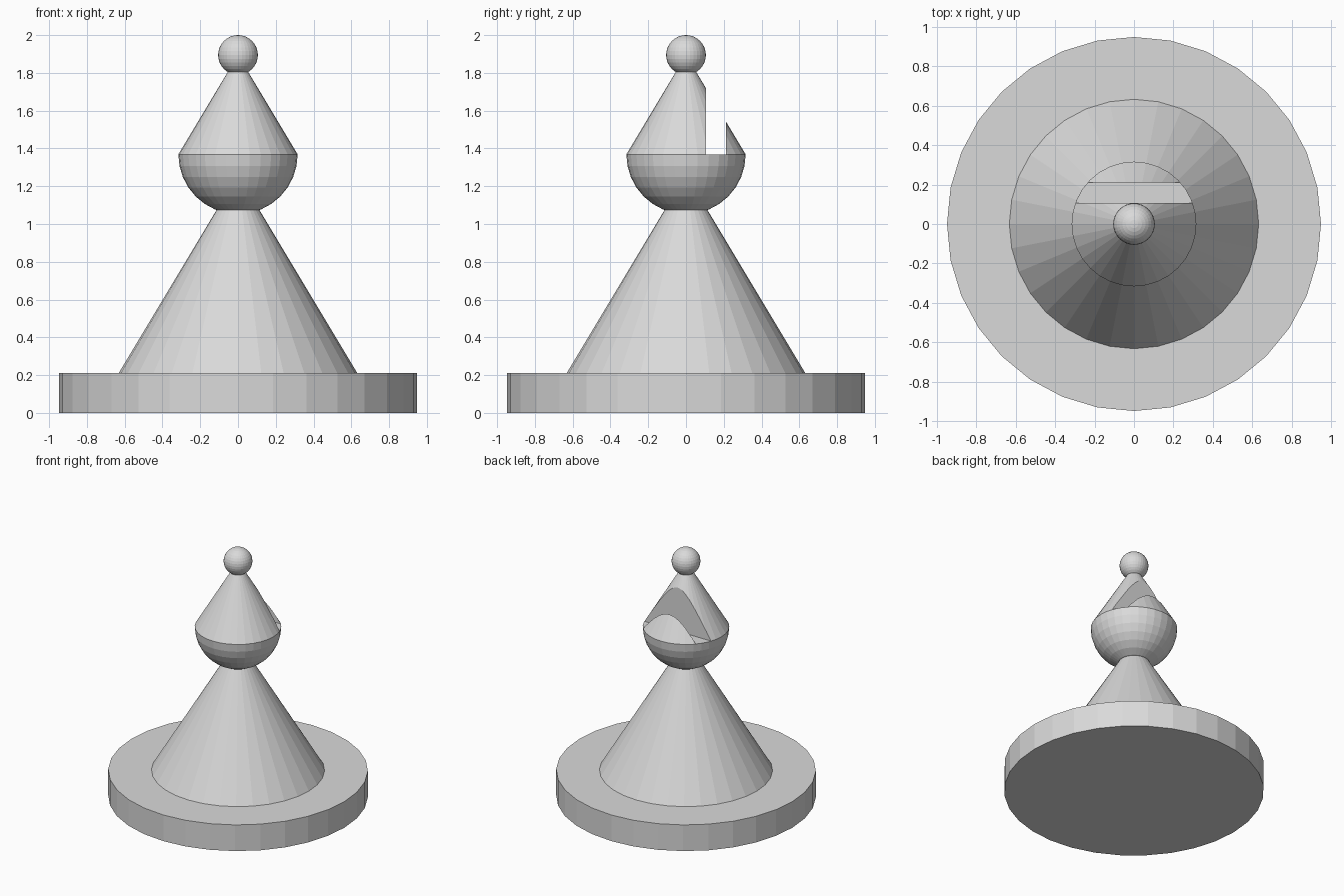
import bpy, bmesh, math

if "Cube" in bpy.data.objects:
    bpy.data.objects.remove(bpy.data.objects["Cube"])

U = 2 / 19          # the piece is 19 units tall
SIDES = 32

grey = bpy.data.materials.new("light grey")
grey.diffuse_color = (0.7, 0.7, 0.7, 1)
grey.use_nodes = True
grey.node_tree.nodes["Principled BSDF"].inputs["Base Color"].default_value = grey.diffuse_color


def lathe(name, profile):
    """Closed flat-shaded solid turned around z from (radius, height) points, bottom to top."""
    bm = bmesh.new()
    rings = []
    for r, z in profile:
        if r < 1e-6:
            rings.append([bm.verts.new((0, 0, z * U))])
        else:
            rings.append([bm.verts.new((r * U * math.cos(math.tau * i / SIDES),
                                        r * U * math.sin(math.tau * i / SIDES), z * U))
                          for i in range(SIDES)])
    for a, b in zip(rings, rings[1:]):
        for i in range(SIDES):
            j = (i + 1) % SIDES
            if len(a) == 1:
                bm.faces.new((a[0], b[j], b[i]))
            elif len(b) == 1:
                bm.faces.new((a[i], a[j], b[0]))
            else:
                bm.faces.new((a[i], a[j], b[j], b[i]))
    for ring in (rings[0], rings[-1]):
        if len(ring) > 1:
            bm.faces.new(ring)
    bmesh.ops.recalc_face_normals(bm, faces=bm.faces)
    mesh = bpy.data.meshes.new(name)
    bm.to_mesh(mesh)
    bm.free()
    mesh.materials.append(grey)
    obj = bpy.data.objects.new(name, mesh)
    bpy.context.collection.objects.link(obj)
    return obj


def arc(radius, centre, steps):
    """Sphere profile from the bottom pole upwards, 16 steps for a full sphere."""
    return [(radius * math.sin(math.pi * i / 16), centre - radius * math.cos(math.pi * i / 16))
            if i not in (0, 16) else (0, centre + (radius if i else -radius))
            for i in range(steps + 1)]


# Base disc and tall cone body
lathe("base", [(9, 0), (9, 2)])
lathe("body", [(6, 2), (0, 12)])

# Head: half-sphere bowl below, cone above
head = lathe("head", arc(3, 13, 8) + [(0, 18)])

# Ball on top
lathe("top_ball", arc(1, 18, 16))

# Slot across the back of the head
bpy.ops.mesh.primitive_cube_add(size=1, location=(0, 1.5 * U, 16.002 * U))
cutter = bpy.context.object
cutter.name = "slot_cutter"
cutter.scale = (10 * U, U, 6 * U)
cutter.data.materials.append(grey)
cutter.hide_render = True
mod = head.modifiers.new("slot", 'BOOLEAN')
mod.operation = 'DIFFERENCE'
mod.solver = 'EXACT'
mod.object = cutter
bpy.context.view_layer.objects.active = head
bpy.ops.object.modifier_apply(modifier="slot")
bpy.data.objects.remove(cutter, do_unlink=True)
